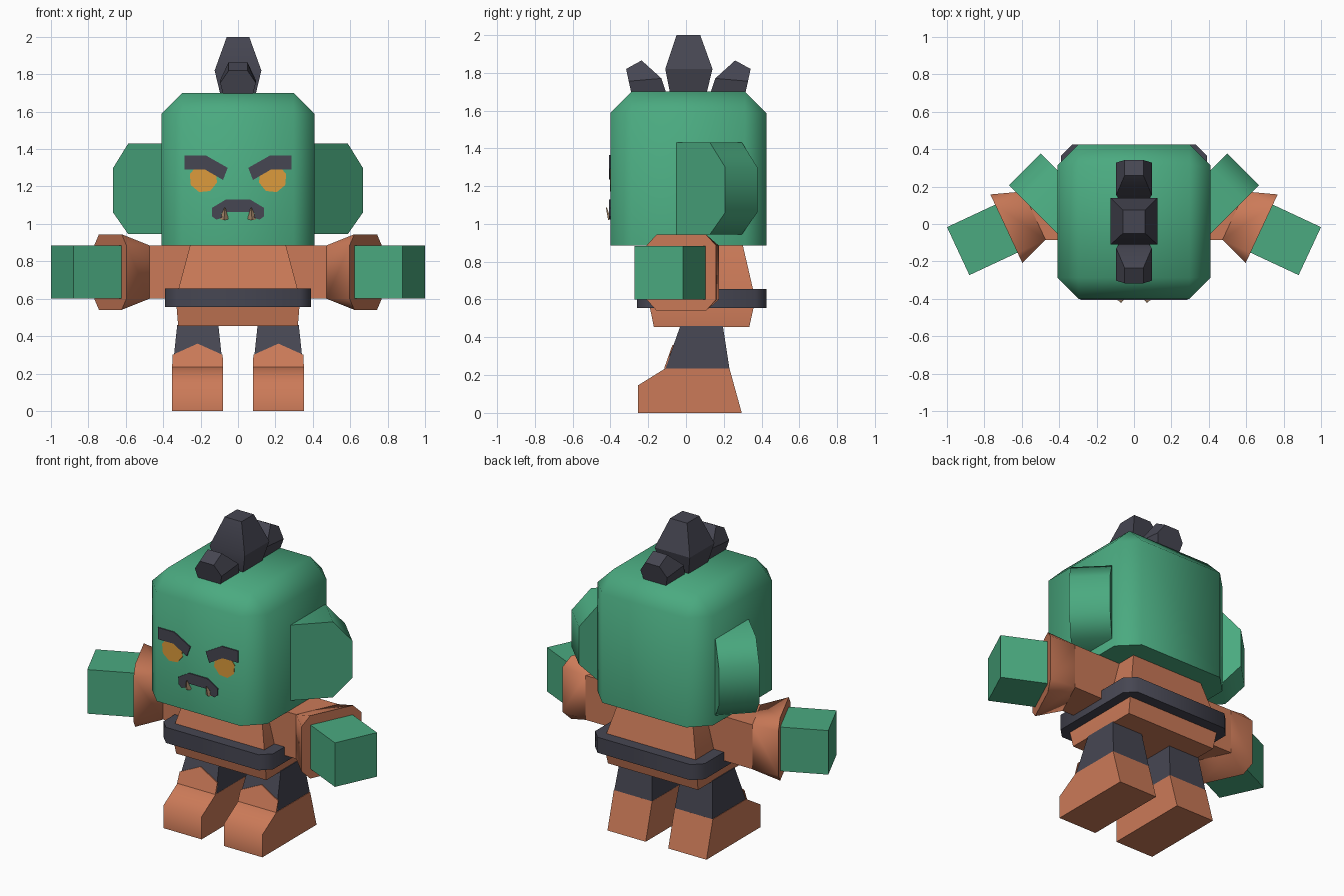
import bpy, bmesh, math
from mathutils import Vector

if "Cube" in bpy.data.objects:
    bpy.data.objects.remove(bpy.data.objects["Cube"])


def material(name, rgb):
    m = bpy.data.materials.new(name)
    m.diffuse_color = (*rgb, 1)
    m.use_nodes = True
    m.node_tree.nodes["Principled BSDF"].inputs["Base Color"].default_value = m.diffuse_color
    return m


GREEN = material("green skin", (0.069, 0.402, 0.216))
BROWN = material("copper cloth", (0.60, 0.195, 0.098))
DARK = material("dark slate", (0.061, 0.061, 0.084))
AMBER = material("amber eye", (0.72, 0.33, 0.045))
TAN = material("tan tusk", (0.42, 0.27, 0.16))


def finish(name, bm, mat, mirror=False, smooth=30):
    bmesh.ops.remove_doubles(bm, verts=bm.verts, dist=0.0005)
    bmesh.ops.recalc_face_normals(bm, faces=bm.faces)
    me = bpy.data.meshes.new(name)
    bm.to_mesh(me)
    bm.free()
    me.materials.append(mat)
    for p in me.polygons:
        p.use_smooth = True
    me.set_sharp_from_angle(angle=math.radians(smooth))
    ob = bpy.data.objects.new(name, me)
    bpy.context.collection.objects.link(ob)
    if mirror:
        ob.modifiers.new("Mirror", 'MIRROR').use_clip = False
    return ob


def loft(name, rings, mat, mirror=False, smooth=30):
    """Skin a list of equal-length point rings and cap both ends."""
    bm = bmesh.new()
    vs = [[bm.verts.new(p) for p in r] for r in rings]
    n = len(vs[0])
    for a, b in zip(vs, vs[1:]):
        for i in range(n):
            j = (i + 1) % n
            bm.faces.new((a[i], a[j], b[j], b[i]))
    bm.faces.new(vs[0])
    bm.faces.new(vs[-1])
    return finish(name, bm, mat, mirror, smooth)


def rect(x0, x1, y0, y1, z):
    return [(x0, y0, z), (x1, y0, z), (x1, y1, z), (x0, y1, z)]


def chamfered(a, b, c):
    """Chamfered rectangle with half sizes a, b and cut c, as 8 points."""
    return [(a - c, b), (a, b - c), (a, c - b), (a - c, -b),
            (c - a, -b), (-a, c - b), (-a, b - c), (c - a, b)]


def face_plate(name, pts, mat, mirror=True, out=0.407):
    loft(name, [[(x, y, z) for x, z in pts] for y in (-0.399, -out)], mat, mirror)


# Head: block with cut vertical and top edges
bm = bmesh.new()
bmesh.ops.create_cube(bm, size=1)
for v in bm.verts:
    v.co = Vector((v.co.x * 0.82, v.co.y * 0.825 + 0.0125, 1.2925 + v.co.z * 0.815))
edges = [e for e in bm.edges if max(v.co.z for v in e.verts) > 1.5]
bmesh.ops.bevel(bm, geom=edges, offset=0.113, segments=1, affect='EDGES')
finish("head", bm, GREEN, smooth=60)

# Ears: clipped slabs swept back at 45 degrees
ear = [(-0.1, 0.945), (0.25, 0.945), (0.364, 1.06), (0.364, 1.30), (0.25, 1.43), (-0.1, 1.43)]
k = math.sqrt(0.5)
loft("ear", [[(0.41 + k * (u - t), -0.05 + k * (u + t), z) for u, z in ear]
             for t in (0, 0.24)], GREEN, True, 50)

# Hair crest: tall middle tuft, small tilted tufts before and behind
loft("middle_tuft", [rect(-0.095, 0.095, -0.085, 0.11, 1.695),
                     rect(-0.125, 0.125, -0.11, 0.14, 1.82),
                     rect(-0.06, 0.06, -0.05, 0.075, 2.0)], DARK)
small = [(0.08, -0.29, 1.695, -0.105, 1.695), (0.095, -0.303, 1.755, -0.13, 1.77),
         (0.05, -0.317, 1.82, -0.235, 1.865)]
for name, s, c in (("front_tuft", 1, 0), ("rear_tuft", -1, 0.025)):
    loft(name, [[(-w, c + s * ya, za), (w, c + s * ya, za), (w, c + s * yb, zb), (-w, c + s * yb, zb)]
                for w, ya, za, yb, zb in small], DARK)

# Face: eyes, brows, frown and tusks
face_plate("eye", [(0.185 + 0.076 * math.cos(a * math.pi / 4 + 0.3),
                    1.243 + 0.076 * math.sin(a * math.pi / 4 + 0.3)) for a in range(8)],
           AMBER, out=0.403)
face_plate("brow", [(0.285, 1.365), (0.285, 1.29), (0.175, 1.29), (0.08, 1.235),
                    (0.055, 1.30), (0.17, 1.365)], DARK)
face_plate("mouth", [(0, 1.13), (0.065, 1.13), (0.14, 1.085), (0.138, 1.04), (0.115, 1.022),
                     (0.085, 1.035), (0.09, 1.055), (0.055, 1.063), (0, 1.063)], DARK)
loft("tusk", [[(0.05, -0.398, 1.025), (0.075, -0.412, 1.02), (0.1, -0.398, 1.025)],
              [(0.067, -0.418, 1.085), (0.07, -0.424, 1.088), (0.073, -0.418, 1.085)]], TAN, True)

# Body: tunic and belt
loft("tunic", [rect(-0.32, 0.32, -0.17, 0.335, 0.455),
               rect(-0.332, 0.332, -0.20, 0.367, 0.60),
               rect(-0.255, 0.255, -0.13, 0.30, 0.89)], BROWN, smooth=20)
loft("belt", [[(x, y + 0.083, z) for x, y in chamfered(0.39, 0.343, 0.06)]
              for z in (0.555, 0.655)], DARK, smooth=50)

# Arms: sleeve bending forward into a flared cuff, then a square hand
ang = math.radians(-25)
d = Vector((math.cos(ang), math.sin(ang), 0))
n = Vector((-d.y, d.x, 0))
end = Vector((0.94, -0.145, 0.7425))


def arm_ring(back, half, cut):
    return [end - d * back + n * p + Vector((0, 0, q)) for p, q in chamfered(half, half, cut)]


shoulder = [(0.2, 0.043 + p, 0.7425 + q) for p, q in chamfered(0.128, 0.1425, 0)]
loft("sleeve", [shoulder, arm_ring(0.449, 0.1425, 0)], BROWN, True)
loft("cuff", [arm_ring(0.449, 0.1425, 0), arm_ring(0.284, 0.202, 0.058)], BROWN, True, 50)
loft("hand", [arm_ring(0.30, 0.1415, 0), arm_ring(0, 0.1415, 0)], GREEN, True)

# Legs: tapered trousers, wedge boots and pointed boot flaps
loft("trouser_leg", [rect(0.081, 0.349, -0.11, 0.23, 0.234),
                     rect(0.105, 0.325, -0.03, 0.195, 0.46)], DARK, True)
boot = [(-0.255, 0), (0.295, 0), (0.23, 0.235), (-0.11, 0.235), (-0.255, 0.145)]
loft("boot", [[(x, y, z) for y, z in boot] for x in (0.08, 0.352)], BROWN, True, 60)
flap = [(0.08, 0.235), (0.352, 0.235), (0.35, 0.30), (0.216, 0.36), (0.082, 0.30)]
loft("boot_flap", [[(x, -0.11 + (z - 0.235) * 0.354 + o, z) for x, z in flap]
                   for o in (0.002, -0.006)], BROWN, True)
